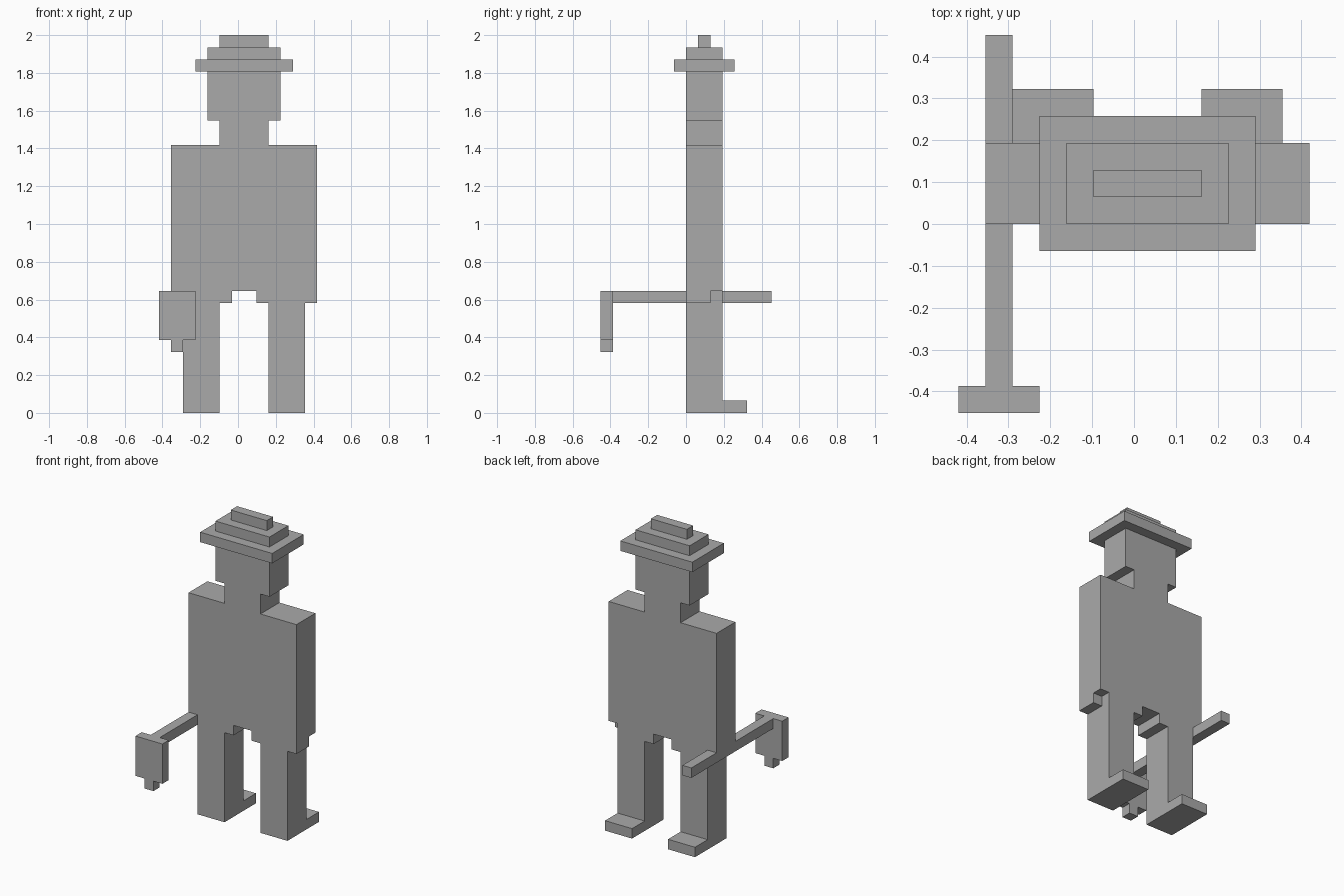
import bpy
import bmesh
from mathutils import Vector

if "Cube" in bpy.data.objects:
    bpy.data.objects.remove(bpy.data.objects["Cube"], do_unlink=True)

U = 2 / 31      # one block; the figure is 31 blocks tall
MID = 0.5       # the body's middle, in blocks

grey = bpy.data.materials.new("plain_grey")
grey.use_nodes = True
colour = (0.4, 0.4, 0.4, 1)
grey.diffuse_color = colour
grey.node_tree.nodes["Principled BSDF"].inputs["Base Color"].default_value = colour


def blocks(name, *boxes):
    """One object made of boxes, each given as x, y and z ranges in blocks."""
    bm = bmesh.new()
    for box in boxes:
        low, high = (Vector(corner) * U for corner in zip(*box))
        verts = bmesh.ops.create_cube(bm, size=1)["verts"]
        bmesh.ops.scale(bm, vec=high - low, verts=verts)
        bmesh.ops.translate(bm, vec=(low + high) / 2, verts=verts)
    mesh = bpy.data.meshes.new(name)
    bm.to_mesh(mesh)
    bm.free()
    mesh.materials.append(grey)
    obj = bpy.data.objects.new(name, mesh)
    bpy.context.collection.objects.link(obj)
    return obj


def centred(half):
    return (MID - half, MID + half)


def sided(side, near, far):
    return tuple(sorted((MID + side * near, MID + side * far)))


DEPTH = (0, 3)

# Torso, neck and head
blocks("torso", (centred(6), DEPTH, (10, 22)))
blocks("neck", (centred(2), DEPTH, (22, 24)))
blocks("head", (centred(3), DEPTH, (24, 28)))

# Stepped hat
blocks("hat_brim", (centred(4), (-1, 4), (28, 29)))
blocks("hat_crown", (centred(3), DEPTH, (29, 30)))
blocks("hat_ridge", (centred(2), (1, 2), (30, 31)))

# Legs, feet and the steps between the legs
for side, label in ((-1, "right"), (1, "left")):
    blocks(label + "_leg", (sided(side, 2, 5), DEPTH, (0, 10)))
    blocks(label + "_foot", (sided(side, 2, 5), (3, 5), (0, 1)))
    blocks(label + "_hip_step", (sided(side, 1, 2), DEPTH, (9, 10)))

# Left hand under the torso
blocks("left_hand", (sided(1, 5, 6), (0, 2), (9, 10)))

# Held pole with a hanging plate at its front end
pole = sided(-1, 5, 6)
blocks("pole", (pole, (-6, 7), (9, 10)))
blocks("pole_head",
       ((pole[0] - 1, pole[1] + 1), (-7, -6), (6, 10)),
       (pole, (-7, -6), (5, 6)))
